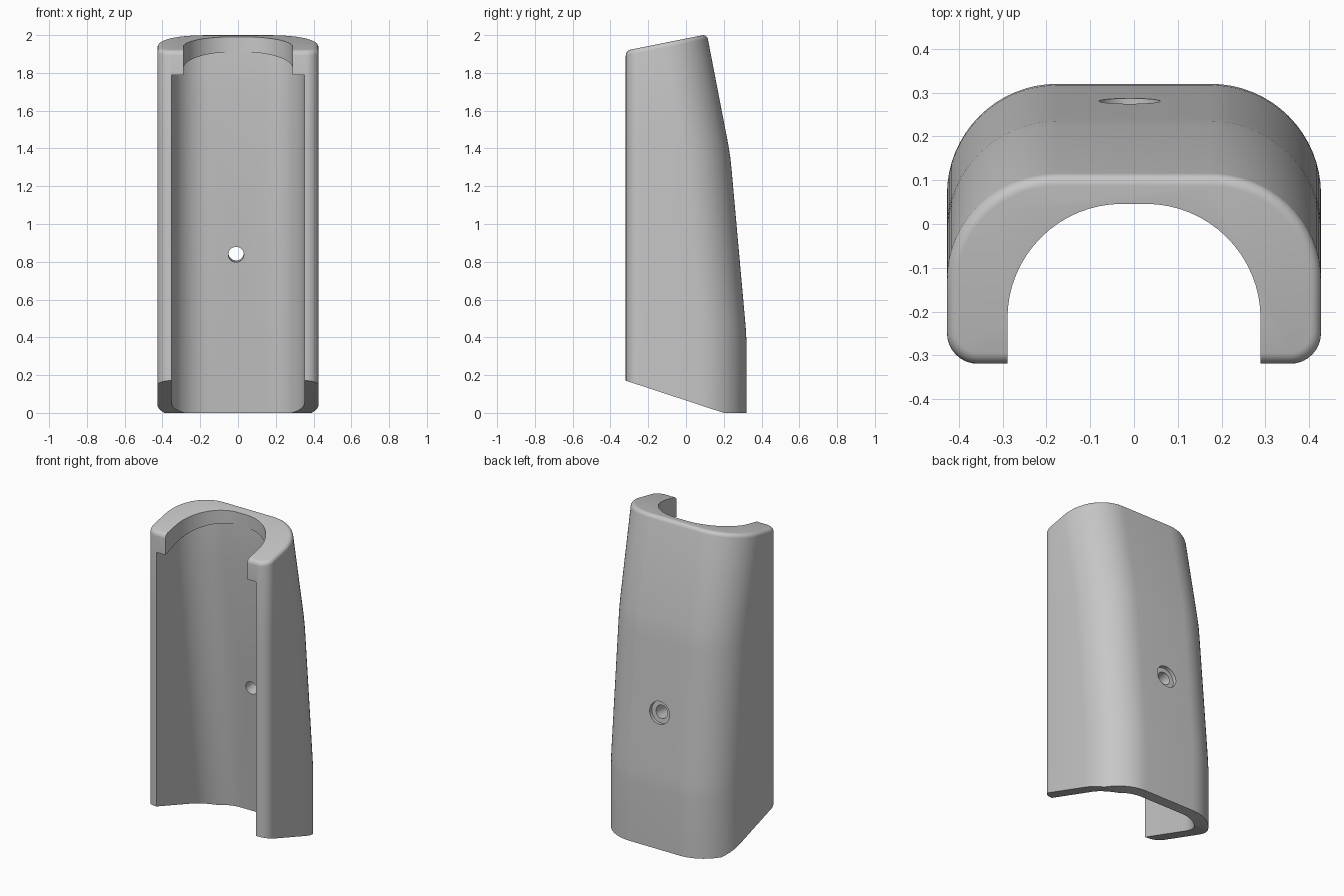
import bpy, bmesh
from math import sin, cos, pi, radians
from mathutils import Vector

cube = bpy.data.objects.get("Cube")
if cube:
    bpy.data.objects.remove(cube)

FRONT = -0.319
COLOUR = (0.57, 0.57, 0.57, 1)

grey = bpy.data.materials.new("plain grey")
grey.use_nodes = True
grey.diffuse_color = COLOUR
grey.node_tree.nodes["Principled BSDF"].inputs["Base Color"].default_value = COLOUR


def arc(cx, cy, r, start, steps=16):
    """Quarter circle, counter-clockwise."""
    angles = [start + pi / 2 * i / steps for i in range(steps + 1)]
    return [(cx + r * cos(a), cy + r * sin(a)) for a in angles]


def profile(half, back, radius, front, front_radius):
    """Plan outline with large round back corners."""
    x, xf = half - radius, half - front_radius
    points = arc(x, back - radius, radius, 0) + arc(-x, back - radius, radius, pi / 2)
    if front_radius:
        yf = front + front_radius
        points += arc(-xf, yf, front_radius, pi, 8) + arc(xf, yf, front_radius, 1.5 * pi, 8)
    else:
        points += [(-half, front), (half, front)]
    return points


def loft(levels, half, radius, front, front_radius=0):
    """Closed solid through one outline per (z, back) level."""
    bm = bmesh.new()
    rings = [[bm.verts.new((x, y, z)) for x, y in profile(half, back, radius, front, front_radius)]
             for z, back in levels]
    for low, high in zip(rings, rings[1:]):
        for i in range(len(low)):
            j = (i + 1) % len(low)
            bm.faces.new((low[i], low[j], high[j], high[i]))
    bm.faces.new(rings[0][::-1])
    bm.faces.new(rings[-1])
    return bm


def trim(bm, point, normal):
    """Cut away everything on the normal side and cap it."""
    cut = bmesh.ops.bisect_plane(bm, geom=bm.verts[:] + bm.edges[:] + bm.faces[:], dist=1e-5,
                                 plane_co=point, plane_no=normal, clear_outer=True)
    edges = [e for e in cut["geom_cut"] if isinstance(e, bmesh.types.BMEdge)]
    return bmesh.ops.edgeloop_fill(bm, edges=edges)["faces"]


def make(name, bm):
    bmesh.ops.recalc_face_normals(bm, faces=bm.faces[:])
    mesh = bpy.data.meshes.new(name)
    bm.to_mesh(mesh)
    bm.free()
    obj = bpy.data.objects.new(name, mesh)
    bpy.context.collection.objects.link(obj)
    mesh.materials.append(grey)
    return obj


# Outer body: tapered back, sloped ends, softened top rim
bm = loft([(-0.1, 0.32), (0.38, 0.32), (0.44, 0.317), (0.5, 0.312), (1.28, 0.242),
           (1.35, 0.235), (1.42, 0.224), (2.2, 0.073)], 0.427, 0.252, FRONT, 0.07)
trim(bm, (0, 0, 0), (0, 0, -1))
trim(bm, (0, 0.2, 0), (0, -0.329, -1))
top = trim(bm, (0, FRONT, 1.918), (0, -0.2, 1))
bmesh.ops.bevel(bm, geom=list(top[0].edges), offset=0.025, segments=5, profile=0.5, affect='EDGES')
shell = make("grip_shell", bm)

# Main cavity: straight taper, upright near the top, sloped ceiling
bm = loft([(-0.2, 0.274), (1.68, 0.05), (2.2, 0.05)], 0.352, 0.2, -0.5)
trim(bm, (0, FRONT, 1.79), (0, -0.329, 1))
cutters = [make("cavity_cutter", bm)]

# Narrower opening through the top lip
cutters.append(make("opening_cutter", loft([(1.72, 0.046), (2.3, 0.046)], 0.289, 0.262, -0.6)))

# Screw hole and its counterbore, square to the sloped back
direction = Vector((0, 1, 0.09)).normalized()
seat = Vector((-0.01, 0.283, 0.85))
for name, radius, start, end in (("hole_cutter", 0.041, -0.25, 0.1),
                                 ("counterbore_cutter", 0.07, -0.025, 0.1)):
    bm = bmesh.new()
    bmesh.ops.create_cone(bm, cap_ends=True, segments=32, radius1=radius, radius2=radius,
                          depth=end - start)
    bmesh.ops.rotate(bm, verts=bm.verts, matrix=direction.to_track_quat('Z', 'X').to_matrix())
    bmesh.ops.translate(bm, verts=bm.verts, vec=seat + direction * (start + end) / 2)
    cutters.append(make(name, bm))

for cutter in cutters:
    cutter.hide_render = True
    cutter.hide_viewport = True
    cut = shell.modifiers.new(cutter.name, 'BOOLEAN')
    cut.operation = 'DIFFERENCE'
    cut.solver = 'EXACT'
    cut.object = cutter

# Bake the cuts and remove the helpers
bpy.context.view_layer.update()
baked = bpy.data.meshes.new_from_object(shell.evaluated_get(bpy.context.evaluated_depsgraph_get()))
shell.modifiers.clear()
shell.data = baked
for cutter in cutters:
    bpy.data.objects.remove(cutter)

bpy.ops.object.select_all(action='DESELECT')
shell.select_set(True)
bpy.context.view_layer.objects.active = shell
bpy.ops.object.shade_smooth_by_angle(angle=radians(30))
